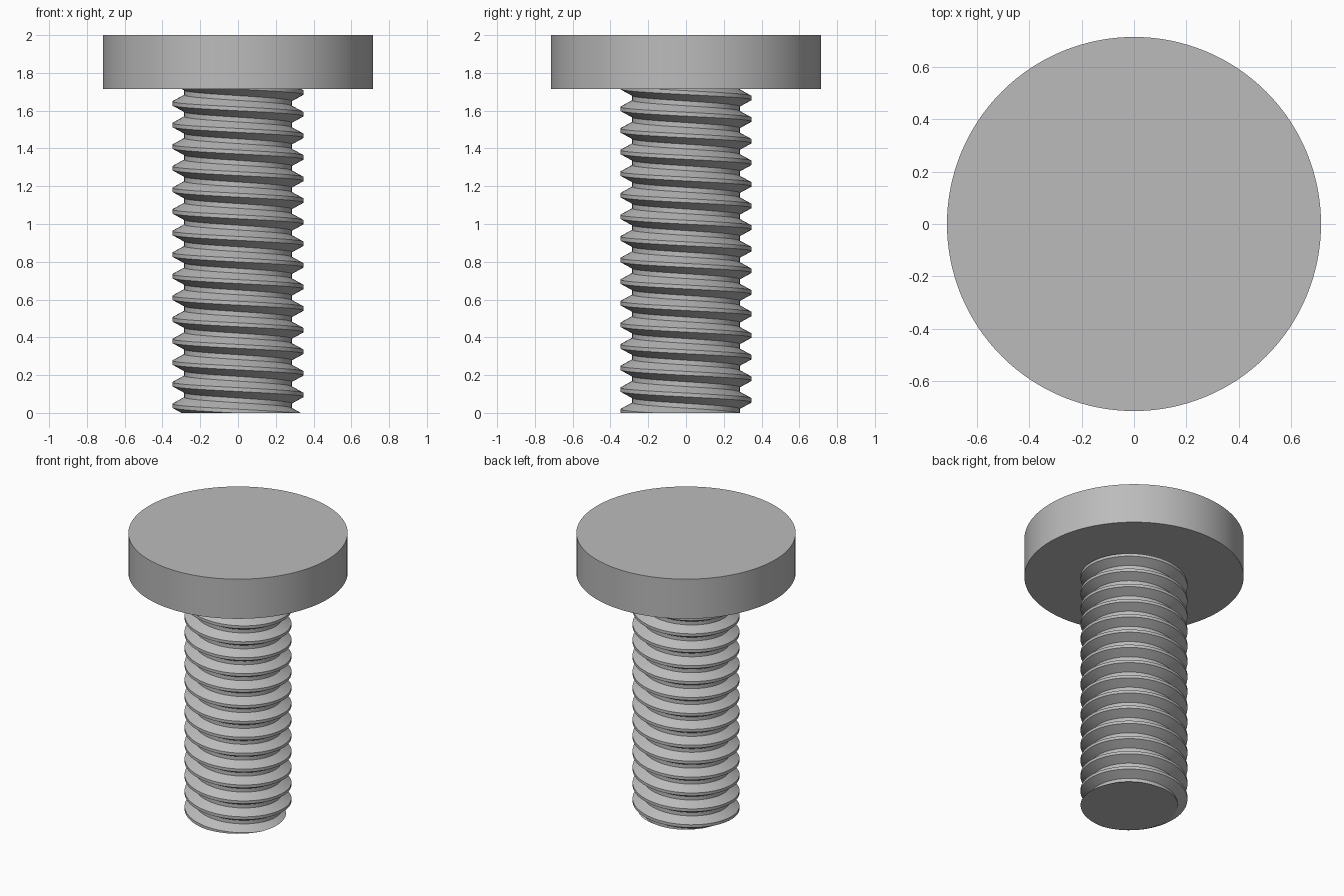
import bpy, bmesh, math
from mathutils import Vector

cube = bpy.data.objects.get("Cube")
if cube:
    bpy.data.objects.remove(cube, do_unlink=True)

HEAD_R, TOP, NECK = 0.714, 2.0, 1.715
CREST_R, ROOT_R = 0.348, 0.285
TURNS = 15
PITCH = NECK / TURNS
STEPS = 64            # segments per turn
CREST_Z = 0.095       # crest height on the +x side

steel = bpy.data.materials.new("grey steel")
steel.use_nodes = True
GREY = (0.5, 0.5, 0.5, 1.0)
steel.diffuse_color = GREY
steel.node_tree.nodes["Principled BSDF"].inputs["Base Color"].default_value = GREY


def finish(bm, name):
    bmesh.ops.recalc_face_normals(bm, faces=bm.faces)
    mesh = bpy.data.meshes.new(name)
    bm.to_mesh(mesh)
    bm.free()
    mesh.materials.append(steel)
    obj = bpy.data.objects.new(name, mesh)
    bpy.context.collection.objects.link(obj)
    bpy.ops.object.select_all(action='DESELECT')
    obj.select_set(True)
    bpy.context.view_layer.objects.active = obj
    bpy.ops.object.shade_smooth_by_angle(angle=math.radians(25))
    return obj


# Head: plain flat disc
bm = bmesh.new()
bmesh.ops.create_cone(bm, cap_ends=True, segments=128, radius1=HEAD_R,
                      radius2=HEAD_R, depth=TOP - NECK)
bmesh.ops.translate(bm, verts=bm.verts, vec=(0, 0, (TOP + NECK) / 2))
finish(bm, "bolt_head")

# Threaded shaft: one pitch of thread profile swept along a left-hand helix
crest, root = PITCH * 0.09, PITCH * 0.11      # half widths of the flats
profile = [(CREST_R, -crest), (CREST_R, crest),
           (ROOT_R, PITCH / 2 - root), (ROOT_R, PITCH / 2 + root),
           (CREST_R, PITCH - crest)]
bm = bmesh.new()
previous = None
for k in range(-2 * STEPS, (TURNS + 2) * STEPS + 1):
    a = -math.tau * k / STEPS
    rise = CREST_Z + PITCH * k / STEPS
    column = [bm.verts.new((r * math.cos(a), r * math.sin(a), rise + h))
              for r, h in profile]
    if previous:
        for i in range(len(profile) - 1):
            bm.faces.new((previous[i], column[i], column[i + 1], previous[i + 1]))
    previous = column
bmesh.ops.remove_doubles(bm, verts=bm.verts, dist=1e-5)

# Trim both ends flat and cap them
for z, direction in ((0, -1), (NECK, 1)):
    geom = bm.verts[:] + bm.edges[:] + bm.faces[:]
    cut = bmesh.ops.bisect_plane(bm, geom=geom, dist=1e-6, plane_co=(0, 0, z),
                                 plane_no=(0, 0, direction), clear_outer=True)
    rim = [e for e in cut["geom_cut"]
           if isinstance(e, bmesh.types.BMEdge) and e.is_boundary]
    bmesh.ops.holes_fill(bm, edges=rim, sides=0)
finish(bm, "threaded_shaft")
